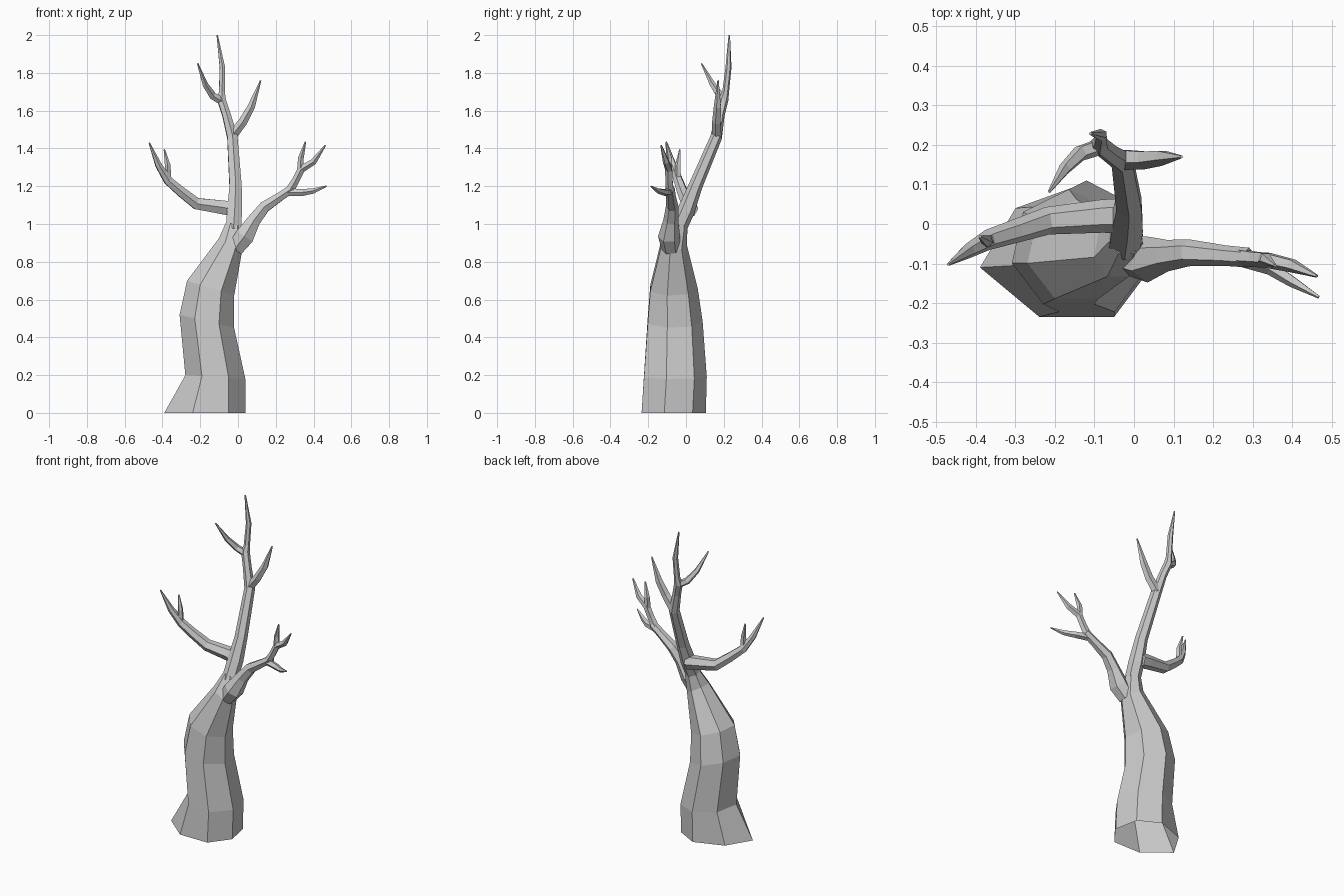
import bpy, bmesh
from math import cos, sin, radians, tau
from mathutils import Vector


def loft(name, rings, cap_start=True):
    """Skin a list of equal-length vertex rings with flat quads."""
    bm = bmesh.new()
    loops = [[bm.verts.new(p) for p in ring] for ring in rings]
    n = len(loops[0])
    for a, b in zip(loops, loops[1:]):
        for i in range(n):
            j = (i + 1) % n
            bm.faces.new((a[i], a[j], b[j], b[i]))
    bm.faces.new(loops[-1])
    if cap_start:
        bm.faces.new(loops[0][::-1])
    bmesh.ops.recalc_face_normals(bm, faces=bm.faces)
    me = bpy.data.meshes.new(name)
    bm.to_mesh(me)
    bm.free()
    ob = bpy.data.objects.new(name, me)
    bpy.context.collection.objects.link(ob)
    return ob


def tube_rings(path, sides, normal=(0, -1, 0), turn=0.0):
    """Rings around a path of (x, y, z, radius)."""
    pts = [Vector(p[:3]) for p in path]
    u = Vector(normal)
    rings = []
    for i, p in enumerate(pts):
        t = (pts[min(i + 1, len(pts) - 1)] - pts[max(i - 1, 0)]).normalized()
        u = (u - t * u.dot(t)).normalized()
        v = t.cross(u)
        r = path[i][3]
        rings.append([p + r * (cos(turn + k * tau / sides) * u + sin(turn + k * tau / sides) * v)
                      for k in range(sides)])
    return rings


def branch(name, path, sides=5):
    return loft(name, tube_rings(path, sides))


# Trunk: seven-sided, flared foot, flat edge to the front, leaning rings
foot = [(-0.24, -0.235, 0), (-0.05, -0.235, 0), (0.04, -0.115, 0), (0.01, 0.035, 0),
        (-0.12, 0.105, 0), (-0.30, 0.04, 0), (-0.39, -0.11, 0)]
# cx, cy, cz, rx, ry, tilt
sections = [(-0.12, -0.065, 0.19, 0.163, 0.175, -0.01),
            (-0.165, -0.065, 0.485, 0.148, 0.153, -0.035),
            (-0.145, -0.07, 0.66, 0.128, 0.132, -0.04),
            (-0.04, -0.068, 0.89, 0.063, 0.072, -0.035),
            (-0.02, -0.035, 1.0, 0.044, 0.044, -0.01)]
angles = [radians(-90 + (k - 0.5) * 360 / 7) for k in range(7)]
rings = [foot] + [[(cx + rx * cos(a), cy + ry * sin(a), cz + tilt * cos(a)) for a in angles]
                  for cx, cy, cz, rx, ry, tilt in sections]
loft("trunk", rings, cap_start=False)

# Main limb rising and leaning back
branch("main_limb", [(-0.025, -0.05, 0.96, 0.046), (-0.018, 0.0, 1.07, 0.046),
                     (-0.013, 0.05, 1.2, 0.037), (-0.03, 0.16, 1.46, 0.031),
                     (-0.062, 0.18, 1.58, 0.025), (-0.088, 0.2, 1.66, 0.025),
                     (-0.085, 0.21, 1.70, 0.018), (-0.083, 0.225, 1.83, 0.016),
                     (-0.11, 0.229, 2.0, 0.004)], 6)
branch("top_right_twig", [(-0.03, 0.165, 1.47, 0.028), (0.025, 0.163, 1.54, 0.025),
                          (0.07, 0.168, 1.62, 0.021), (0.12, 0.17, 1.76, 0.004)])
branch("top_left_twig", [(-0.085, 0.197, 1.65, 0.022), (-0.135, 0.18, 1.68, 0.021),
                         (-0.175, 0.14, 1.74, 0.016), (-0.214, 0.082, 1.85, 0.004)])

# Right limb and its twigs
branch("right_limb", [(-0.015, -0.08, 0.87, 0.05), (0.035, -0.09, 0.935, 0.058),
                      (0.085, -0.08, 1.02, 0.040), (0.14, -0.073, 1.09, 0.034),
                      (0.23, -0.08, 1.15, 0.026), (0.29, -0.085, 1.19, 0.025)], 6)
branch("right_low_twig", [(0.26, -0.083, 1.168, 0.022), (0.345, -0.11, 1.167, 0.019),
                          (0.40, -0.145, 1.175, 0.015), (0.468, -0.185, 1.20, 0.004)])
branch("right_upper_twig", [(0.275, -0.085, 1.18, 0.024), (0.305, -0.088, 1.23, 0.021),
                            (0.335, -0.09, 1.29, 0.021), (0.40, -0.105, 1.33, 0.018),
                            (0.463, -0.132, 1.417, 0.004)])
branch("right_inner_twig", [(0.33, -0.09, 1.275, 0.019), (0.333, -0.088, 1.35, 0.016),
                            (0.357, -0.105, 1.435, 0.004)])

# Left limb and its twigs
branch("left_limb", [(-0.03, 0.02, 1.08, 0.045), (-0.08, 0.02, 1.088, 0.042),
                     (-0.22, 0.008, 1.108, 0.035), (-0.30, -0.018, 1.17, 0.030),
                     (-0.37, -0.04, 1.23, 0.026), (-0.42, -0.068, 1.31, 0.019),
                     (-0.47, -0.102, 1.43, 0.004)], 6)
branch("left_inner_twig", [(-0.372, -0.042, 1.235, 0.019), (-0.372, -0.042, 1.31, 0.016),
                           (-0.39, -0.032, 1.395, 0.004)])
